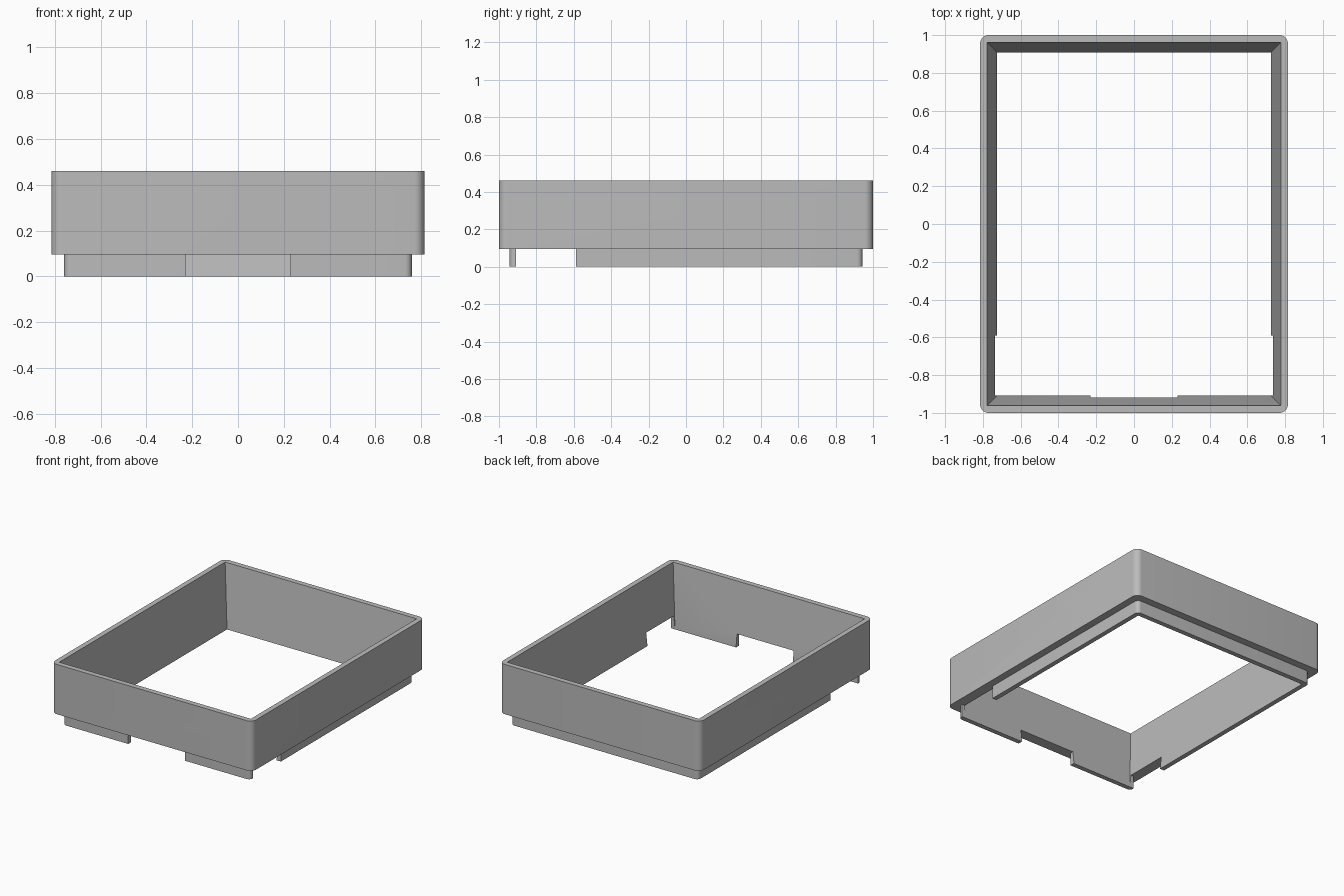
import bpy, bmesh
from math import sin, cos, pi

cube = bpy.data.objects.get("Cube")
if cube:
    bpy.data.objects.remove(cube, do_unlink=True)

grey = bpy.data.materials.new("plain grey")
grey.use_nodes = True
colour = (0.5, 0.5, 0.5, 1)
grey.diffuse_color = colour
grey.node_tree.nodes["Principled BSDF"].inputs["Base Color"].default_value = colour


def outline(hx, hy, radius, steps):
    """Rectangle outline with rounded corners (steps=0 gives square ones)."""
    points = []
    for k, (sx, sy) in enumerate([(1, 1), (-1, 1), (-1, -1), (1, -1)]):
        for i in range(steps + 1):
            a = k * pi / 2 + (i / steps * pi / 2 if steps else 0)
            points.append((sx * (hx - radius) + radius * cos(a) * bool(steps),
                           sy * (hy - radius) + radius * sin(a) * bool(steps)))
    return points


def loft(name, levels, steps=0, centre=(0, 0)):
    """Closed solid through levels of (half x, half y, radius, z)."""
    bm = bmesh.new()
    rings = [[bm.verts.new((x + centre[0], y + centre[1], z))
              for x, y in outline(hx, hy, r, steps)] for hx, hy, r, z in levels]
    for low, high in zip(rings, rings[1:]):
        n = len(low)
        for i in range(n):
            j = (i + 1) % n
            bm.faces.new((low[i], low[j], high[j], high[i]))
    bm.faces.new(rings[0][::-1])
    bm.faces.new(rings[-1])
    bmesh.ops.recalc_face_normals(bm, faces=bm.faces)
    mesh = bpy.data.meshes.new(name)
    bm.to_mesh(mesh)
    bm.free()
    mesh.materials.append(grey)
    obj = bpy.data.objects.new(name, mesh)
    bpy.context.collection.objects.link(obj)
    return obj


TOP, LEDGE = 0.46, 0.095

# Frame: rounded outer wall standing on a narrower lip
frame = loft("frame", [(0.76, 0.944, 0.03, 0), (0.76, 0.944, 0.03, LEDGE),
                       (0.815, 1.0, 0.045, LEDGE), (0.815, 1.0, 0.045, TOP)], steps=8)

# Tapered opening, carried past both ends along its slope
top_x, top_y, low_x, low_y = 0.777, 0.961, 0.725, 0.908


def opening_level(t):
    return (low_x + (top_x - low_x) * t, low_y + (top_y - low_y) * t, 0, TOP * t)


cutters = [
    loft("opening_cutter", [opening_level(-0.2), opening_level(1.2)]),
    # Gap in the middle of the front lip
    loft("front_gap_cutter", [(0.23, 0.15, 0, -0.1), (0.23, 0.15, 0, LEDGE)], centre=(0, -0.95)),
    # Gaps in both side lips near the front
    loft("side_gap_cutter", [(1.0, 0.16, 0, -0.1), (1.0, 0.16, 0, LEDGE)], centre=(0, -0.749)),
]
for cutter in cutters:
    cutter.hide_render = True
    cut = frame.modifiers.new(cutter.name, 'BOOLEAN')
    cut.operation = 'DIFFERENCE'
    cut.solver = 'EXACT'
    cut.object = cutter

# Apply the cuts and remove the cutters
graph = bpy.context.evaluated_depsgraph_get()
result = bpy.data.meshes.new_from_object(frame.evaluated_get(graph))
frame.modifiers.clear()
frame.data = result
result.name = "frame"
for cutter in cutters:
    bpy.data.objects.remove(cutter, do_unlink=True)

# Smooth the rounded corners only
for obj in bpy.context.selected_objects:
    obj.select_set(False)
frame.select_set(True)
bpy.context.view_layer.objects.active = frame
bpy.ops.object.shade_smooth_by_angle(angle=pi / 6)
